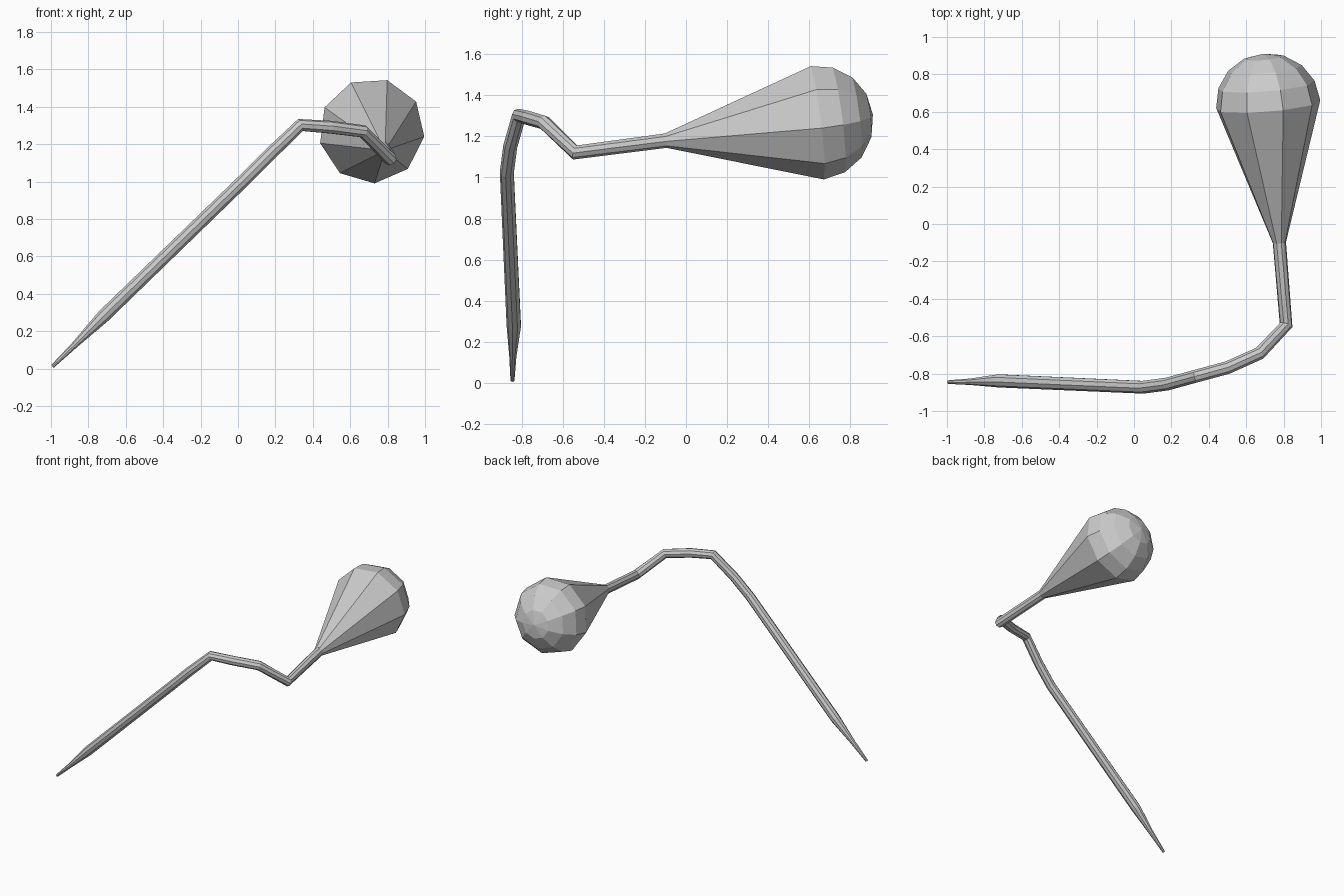
import bpy, bmesh
from math import sin, cos, pi, radians
from mathutils import Vector

if "Cube" in bpy.data.objects:
    bpy.data.objects.remove(bpy.data.objects["Cube"])

SIDES = 9


def sweep(name, stations, side, caps=(False, False)):
    """Skin rings along (point, radius) stations; returns the last side vector."""
    pts = [Vector(p) for p, _ in stations]
    bm = bmesh.new()
    rings = []
    prev_t = None
    side = Vector(side)
    for i, (p, (_, r)) in enumerate(zip(pts, stations)):
        a = (p - pts[i - 1]).normalized() if i else None
        b = (pts[i + 1] - p).normalized() if i < len(pts) - 1 else None
        t = ((a or b) + (b or a)).normalized()
        if prev_t:
            side = prev_t.rotation_difference(t) @ side
        side = (side - t * side.dot(t)).normalized()
        up = side.cross(t)
        prev_t = t
        if r == 0:
            rings.append([bm.verts.new(p)])
        else:
            rings.append([bm.verts.new(p + r * (side * cos(2 * pi * k / SIDES)
                                                + up * sin(2 * pi * k / SIDES)))
                          for k in range(SIDES)])
    for lo, hi in zip(rings, rings[1:]):
        for k in range(SIDES):
            n = (k + 1) % SIDES
            if len(lo) == 1:
                bm.faces.new((lo[0], hi[n], hi[k]))
            else:
                bm.faces.new((lo[k], lo[n], hi[n], hi[k]))
    if caps[0]:
        bm.faces.new(rings[0])
    if caps[1]:
        bm.faces.new(rings[-1])
    bmesh.ops.recalc_face_normals(bm, faces=bm.faces)
    me = bpy.data.meshes.new(name)
    bm.to_mesh(me)
    bm.free()
    bpy.context.collection.objects.link(bpy.data.objects.new(name, me))
    return side


# Bulb: dome pole to widest ring, then cone down to the neck
neck = Vector((0.777, -0.10, 1.18))
centre = Vector((0.715, 0.635, 1.272))
axis = (centre - neck).normalized()
R = 0.284
dome = [(centre + axis * R * 0.98 * cos(pi / 8 * i), R * sin(pi / 8 * i)) for i in range(5)]
first_side = (cos(radians(-7)), 0, sin(radians(-7)))
side = sweep("bulb", dome + [(neck, 0.036)], first_side)

# Bent stem: neck to the pointed tip
stem = [
    (neck, 0.036),
    ((0.813, -0.54, 1.122), 0.036),
    ((0.67, -0.692, 1.268), 0.035),
    ((0.50, -0.768, 1.29), 0.035),
    ((0.333, -0.813, 1.302), 0.035),
    ((0.18, -0.855, 1.155), 0.035),
    ((0.05, -0.872, 1.025), 0.035),
    ((-0.72, -0.838, 0.28), 0.036),
    ((-0.87, -0.843, 0.13), 0.018),
    ((-0.992, -0.845, 0.012), 0.010),
]
sweep("stem", stem, side, caps=(False, True))
